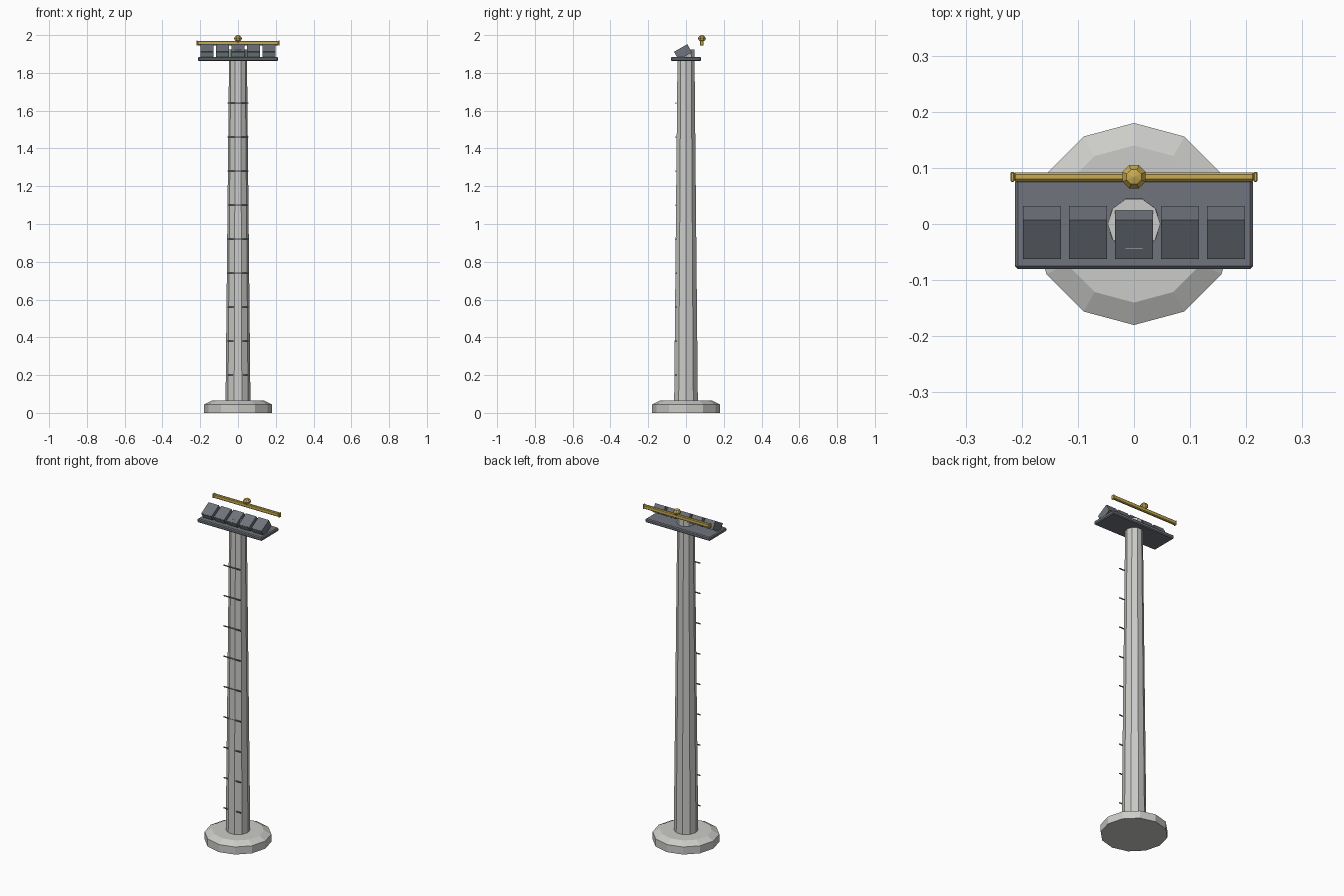
import bpy, bmesh, math
from mathutils import Matrix, Vector

if "Cube" in bpy.data.objects:
    bpy.data.objects.remove(bpy.data.objects["Cube"])


def material(name, rgb):
    m = bpy.data.materials.new(name)
    m.diffuse_color = (*rgb, 1)
    m.use_nodes = True
    m.node_tree.nodes["Principled BSDF"].inputs["Base Color"].default_value = m.diffuse_color
    return m


CONCRETE = material("pale concrete", (0.60, 0.60, 0.58))
STEEL = material("dark steel", (0.16, 0.175, 0.20))
LENS = material("lamp glass", (0.26, 0.33, 0.34))
GOLD = material("gold", (0.58, 0.41, 0.08))


def finish(bm, name, mat):
    bmesh.ops.recalc_face_normals(bm, faces=bm.faces[:])
    me = bpy.data.meshes.new(name)
    bm.to_mesh(me)
    bm.free()
    me.materials.append(mat)
    ob = bpy.data.objects.new(name, me)
    bpy.context.collection.objects.link(ob)
    return ob


def lathe(name, profile, sides, mat, centre=(0, 0), turn=0.0):
    """Stack of polygon rings (radius, z), capped at both ends."""
    bm = bmesh.new()
    rings = []
    for r, z in profile:
        rings.append([bm.verts.new((centre[0] + r * math.cos(turn + math.tau * i / sides),
                                    centre[1] + r * math.sin(turn + math.tau * i / sides), z))
                      for i in range(sides)])
    for a, b in zip(rings, rings[1:]):
        for i in range(sides):
            j = (i + 1) % sides
            bm.faces.new((a[i], a[j], b[j], b[i]))
    bm.faces.new(rings[0])
    bm.faces.new(rings[-1])
    return finish(bm, name, mat)


def box(name, size, centre, mat, bevel=0.0, tilt=0.0):
    bm = bmesh.new()
    bmesh.ops.create_cube(bm, size=1)
    bmesh.ops.scale(bm, vec=size, verts=bm.verts[:])
    if bevel:
        bmesh.ops.bevel(bm, geom=bm.edges[:], offset=bevel, segments=1, affect='EDGES')
    bm.transform(Matrix.Translation(centre) @ Matrix.Rotation(tilt, 4, 'X'))
    return finish(bm, name, mat)


# Footing and tapered mast
lathe("footing", [(0.18, 0), (0.18, 0.045), (0.14, 0.065)], 12, CONCRETE)
lathe("mast", [(0.066, 0.05), (0.047, 1.923)], 10, CONCRETE)

# Climbing rungs
for k in range(9):
    bm = bmesh.new()
    bmesh.ops.create_cone(bm, segments=6, radius1=0.0035, radius2=0.0035, depth=0.112, cap_ends=True)
    bm.transform(Matrix.Translation((0, -0.054, 0.2 + 0.18 * k)) @ Matrix.Rotation(math.pi / 2, 4, 'Y'))
    finish(bm, f"rung_{k + 1}", STEEL)

# Lamp platform
box("platform", (0.424, 0.16, 0.022), (0, 0, 1.873), STEEL, bevel=0.005)

# Five lamps tilted down to the front, each with a glass plate
TILT = math.radians(30)
lamp_centre = Vector((0, -0.0153, 1.9105))
forward = Vector((0, -math.cos(TILT), -math.sin(TILT)))
for k in range(5):
    c = lamp_centre + Vector((0.082 * (k - 2), 0, 0))
    box(f"lamp_{k + 1}", (0.068, 0.08, 0.05), c, STEEL, tilt=TILT)
    box(f"lamp_glass_{k + 1}", (0.062, 0.003, 0.045), c + forward * 0.040, LENS, tilt=TILT)

# Gold rail with end caps and a domed finial
RAIL_Y = 0.084
box("rail", (0.43, 0.016, 0.024), (0, RAIL_Y, 1.958), GOLD, bevel=0.004)
for s in (-1, 1):
    box("rail_cap", (0.007, 0.018, 0.027), (s * 0.2165, RAIL_Y, 1.958), GOLD, bevel=0.002)
lathe("finial", [(0.008, 1.955), (0.010, 1.967), (0.020, 1.975), (0.0225, 1.984),
                 (0.014, 1.996), (0.001, 2.0)], 8, GOLD, (0, RAIL_Y), math.pi / 8)
